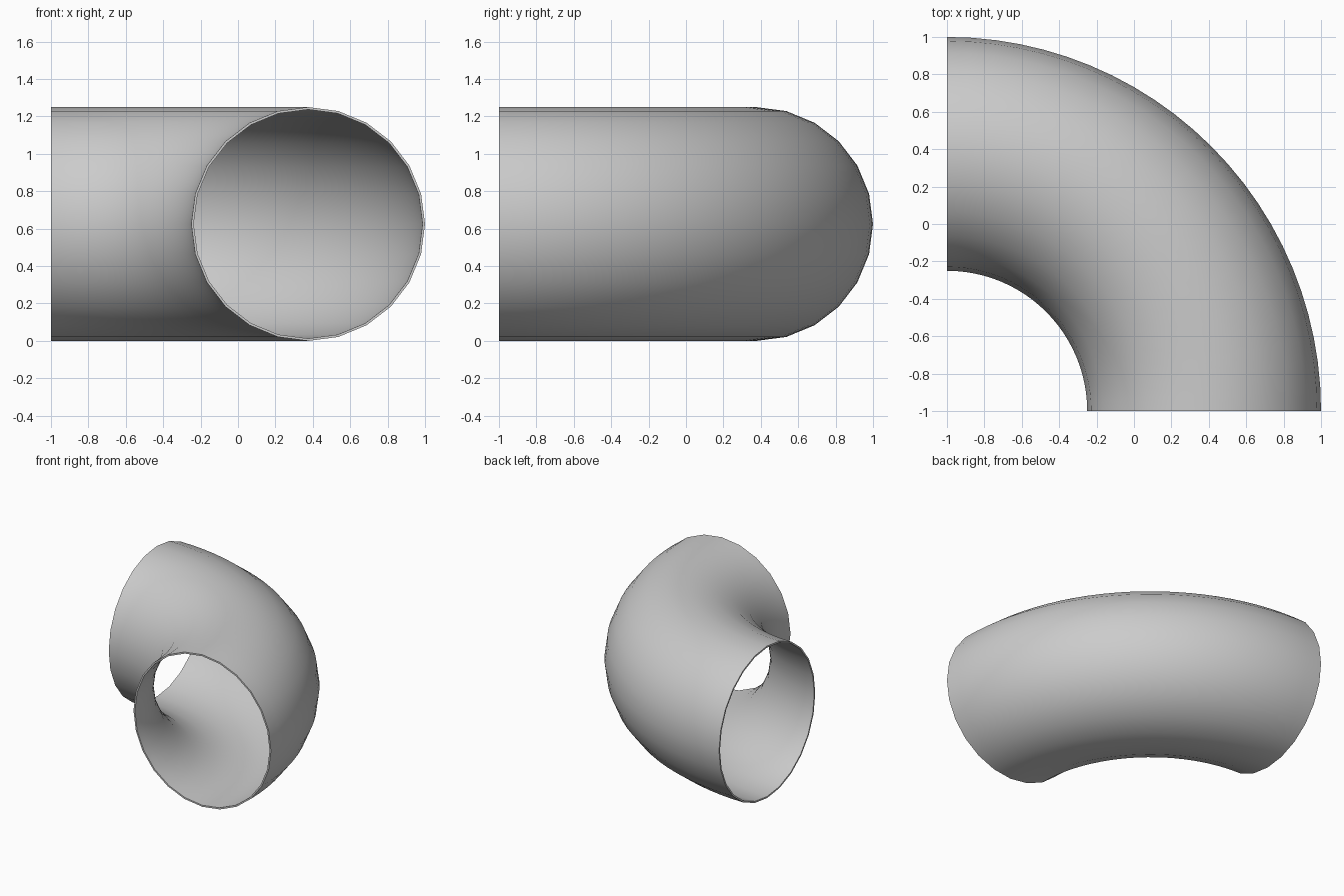
import bpy
import bmesh
from math import radians, sin, cos, tau

cube = bpy.data.objects.get("Cube")
if cube:
    bpy.data.objects.remove(cube, do_unlink=True)

OUTER = 0.625        # pipe radius
WALL = 0.013         # wall thickness
BEND = 1.375         # radius of the bend's centre line
SIDES, STEPS = 24, 24

# Single grey material
grey = bpy.data.materials.new("light_grey")
grey.use_nodes = True
colour = (0.6, 0.6, 0.6, 1)
grey.diffuse_color = colour
grey.node_tree.nodes["Principled BSDF"].inputs["Base Color"].default_value = colour

bm = bmesh.new()


def ring(radius, turn):
    """One circle of the pipe wall, turned about the corner of the bend."""
    verts = []
    for i in range(SIDES):
        a = tau * i / SIDES
        reach = BEND + radius * cos(a)
        verts.append(bm.verts.new((reach * cos(turn) - 1, reach * sin(turn) - 1,
                                   OUTER + radius * sin(a))))
    return verts


def join(first, second):
    """Band of quads between two matching circles."""
    for i in range(SIDES):
        j = (i + 1) % SIDES
        bm.faces.new((first[i], first[j], second[j], second[i]))


# Outer and inner walls along a quarter turn
turns = [radians(90) * s / STEPS for s in range(STEPS + 1)]
outer, inner = [[ring(r, t) for t in turns] for r in (OUTER, OUTER - WALL)]
for wall in (outer, inner):
    for first, second in zip(wall, wall[1:]):
        join(first, second)

# Thin flat rims at both open ends
for end in (0, -1):
    join(outer[end], inner[end])

bmesh.ops.recalc_face_normals(bm, faces=bm.faces[:])
mesh = bpy.data.meshes.new("pipe_elbow")
bm.to_mesh(mesh)
bm.free()
mesh.materials.append(grey)

elbow = bpy.data.objects.new("pipe_elbow", mesh)
bpy.context.collection.objects.link(elbow)

# Smooth walls, sharp rims
bpy.ops.object.select_all(action="DESELECT")
elbow.select_set(True)
bpy.context.view_layer.objects.active = elbow
bpy.ops.object.shade_smooth_by_angle(angle=radians(35))
